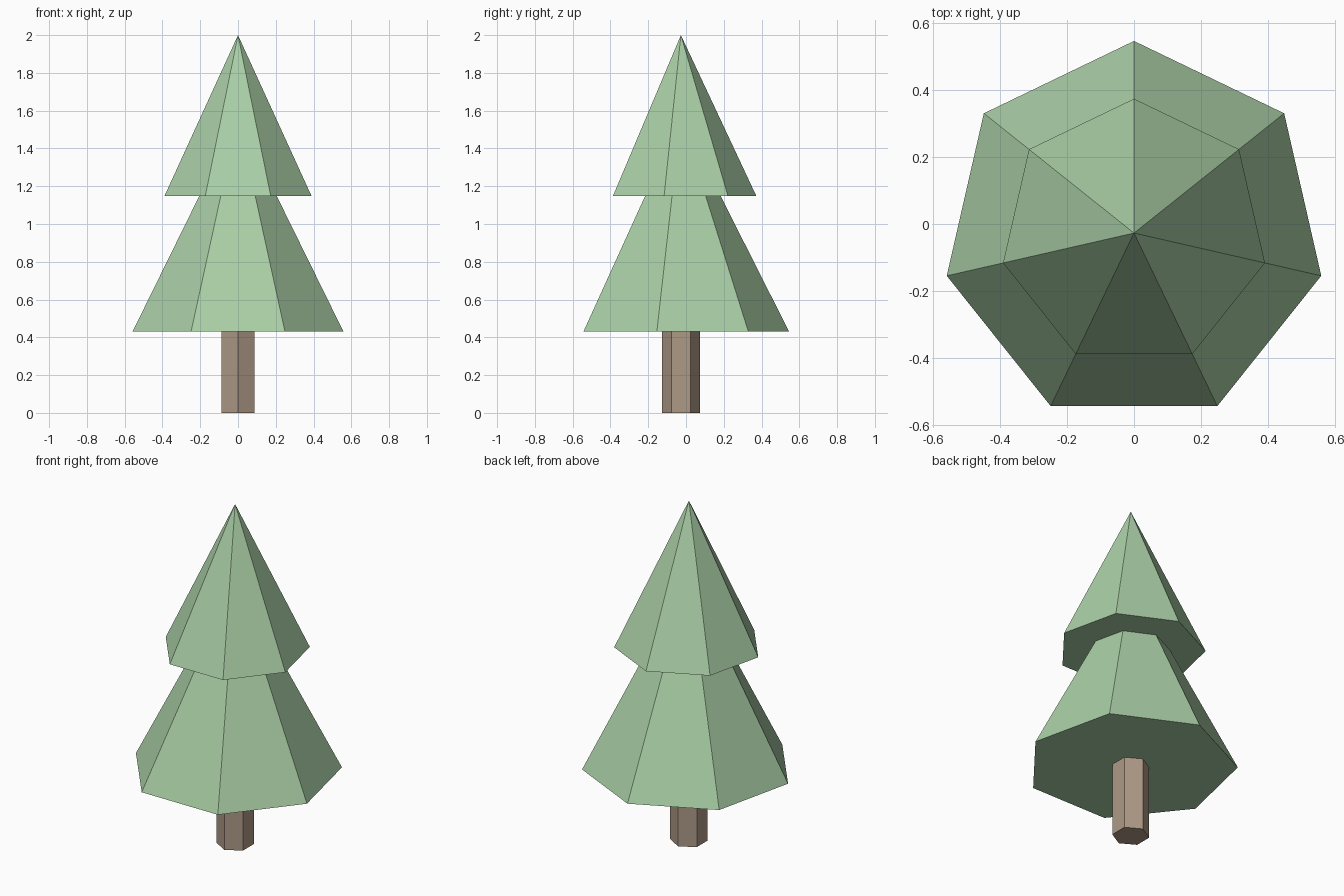
import bpy, bmesh
from math import sin, cos, tau

if "Cube" in bpy.data.objects:
    bpy.data.objects.remove(bpy.data.objects["Cube"])

CENTRE_Y = -0.027


def material(name, colour):
    mat = bpy.data.materials.new(name)
    mat.diffuse_color = colour
    mat.use_nodes = True
    mat.node_tree.nodes["Principled BSDF"].inputs["Base Color"].default_value = mat.diffuse_color
    return mat


def ring(bm, sides, radius, z):
    # First corner points to the back (+y)
    return [bm.verts.new((radius * sin(tau * i / sides),
                          CENTRE_Y + radius * cos(tau * i / sides), z))
            for i in range(sides)]


def solid(name, sides, radius, z0, z1, mat, pointed):
    bm = bmesh.new()
    low = ring(bm, sides, radius, z0)
    bm.faces.new(low)
    if pointed:
        tip = bm.verts.new((0, CENTRE_Y, z1))
        for i in range(sides):
            bm.faces.new((low[i], low[(i + 1) % sides], tip))
    else:
        high = ring(bm, sides, radius, z1)
        bm.faces.new(high)
        for i in range(sides):
            j = (i + 1) % sides
            bm.faces.new((low[i], low[j], high[j], high[i]))
    bmesh.ops.recalc_face_normals(bm, faces=bm.faces)
    mesh = bpy.data.meshes.new(name)
    bm.to_mesh(mesh)
    bm.free()
    mesh.materials.append(mat)
    obj = bpy.data.objects.new(name, mesh)
    bpy.context.collection.objects.link(obj)
    return obj


bark = material("bark", (0.42, 0.32, 0.24, 1))
needles = material("needles", (0.40, 0.62, 0.38, 1))

# Six-sided trunk
solid("trunk", 6, 0.10, 0.0, 0.44, bark, False)

# Two seven-sided foliage cones
solid("lower_foliage", 7, 0.572, 0.432, 1.565, needles, True)
solid("upper_foliage", 7, 0.40, 1.147, 2.0, needles, True)
